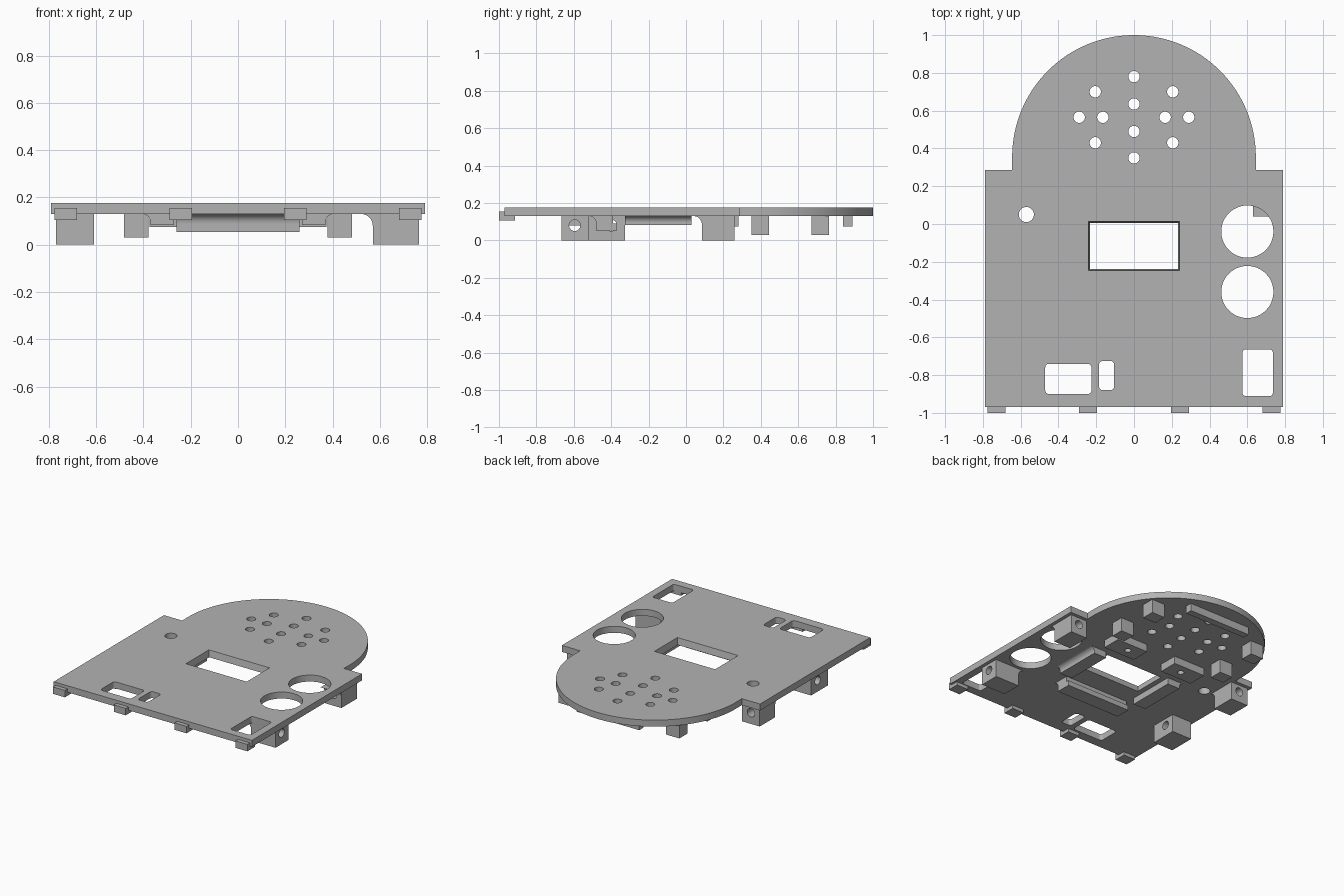
import bpy, bmesh, math
from mathutils import Matrix

cube = bpy.data.objects.get("Cube")
if cube:
    bpy.data.objects.remove(cube, do_unlink=True)

grey = bpy.data.materials.new("plain grey")
grey.use_nodes = True
grey.diffuse_color = (0.45, 0.45, 0.45, 1)
grey.node_tree.nodes["Principled BSDF"].inputs["Base Color"].default_value = grey.diffuse_color

UNDER, TOP = 0.13, 0.177
AXES = {"x": Matrix(((0, 0, 1, 0), (1, 0, 0, 0), (0, 1, 0, 0), (0, 0, 0, 1))),
        "y": Matrix(((1, 0, 0, 0), (0, 0, 1, 0), (0, 1, 0, 0), (0, 0, 0, 1))),
        "z": Matrix.Identity(4)}


def arc(cx, cy, r, start, end, n):
    angles = [math.radians(start + (end - start) * i / n) for i in range(n + 1)]
    return [(cx + r * math.cos(a), cy + r * math.sin(a)) for a in angles]


def circle(cx, cy, r, n=48):
    return arc(cx, cy, r, 0, 360, n)[:-1]


def rect(x0, x1, y0, y1, r=0):
    if not r:
        return [(x0, y0), (x1, y0), (x1, y1), (x0, y1)]
    return (arc(x1 - r, y1 - r, r, 0, 90, 6) + arc(x0 + r, y1 - r, r, 90, 180, 6)
            + arc(x0 + r, y0 + r, r, 180, 270, 6) + arc(x1 - r, y0 + r, r, 270, 360, 6))


def cove(edge, r, side):
    """Concave fillet profile under the plate, growing from edge towards side."""
    curve = arc(edge + side * r, UNDER - r, r, 90, 180 if side > 0 else 0, 10)
    return [(edge, UNDER)] + curve


def prism(name, loops, axis, lo, hi):
    """Extrude a filled outline, with any holes, along an axis."""
    curve = bpy.data.curves.new(name, "CURVE")
    curve.dimensions, curve.fill_mode = "2D", "BOTH"
    curve.extrude = (hi - lo) / 2
    for loop in loops:
        spline = curve.splines.new("POLY")
        spline.points.add(len(loop) - 1)
        for point, (u, v) in zip(spline.points, loop):
            point.co = (u, v, 0, 1)
        spline.use_cyclic_u = True
    helper = bpy.data.objects.new(name + " outline", curve)
    bpy.context.collection.objects.link(helper)
    graph = bpy.context.evaluated_depsgraph_get()
    mesh = bpy.data.meshes.new_from_object(helper.evaluated_get(graph))
    bpy.data.objects.remove(helper, do_unlink=True)
    bm = bmesh.new()
    bm.from_mesh(mesh)
    bm.transform(AXES[axis] @ Matrix.Translation((0, 0, (lo + hi) / 2)))
    bmesh.ops.remove_doubles(bm, verts=bm.verts, dist=0.0001)
    bmesh.ops.recalc_face_normals(bm, faces=bm.faces)
    bm.to_mesh(mesh)
    bm.free()
    mesh.materials.clear()
    mesh.materials.append(grey)
    obj = bpy.data.objects.new(name, mesh)
    bpy.context.collection.objects.link(obj)
    bpy.ops.object.select_all(action="DESELECT")
    obj.select_set(True)
    bpy.context.view_layer.objects.active = obj
    bpy.ops.object.shade_smooth_by_angle(angle=math.radians(30))
    return obj


# Face plate with its round top and all openings
outline = [(-0.79, -0.97), (0.79, -0.97), (0.79, 0.285), (0.645, 0.285)]
outline += arc(0, 0.355, 0.645, 0, 180, 72) + [(-0.645, 0.285), (-0.79, 0.285)]
holes = [circle(0, y, 0.03, 24) for y in (0.35, 0.49, 0.635, 0.78)]
for side in (-1, 1):
    for x, y in ((0.205, 0.43), (0.205, 0.70), (0.165, 0.565), (0.29, 0.565)):
        holes.append(circle(side * x, y, 0.03, 24))
holes += [circle(0.6, -0.04, 0.138), circle(0.6, -0.36, 0.138), circle(-0.57, 0.05, 0.04)]
holes += [rect(-0.47, -0.225, -0.9, -0.74, 0.02), rect(-0.185, -0.105, -0.88, -0.725, 0.02),
          rect(0.575, 0.735, -0.91, -0.665, 0.015), rect(-0.242, 0.242, -0.247, 0.014)]
prism("face_plate", [outline] + holes, "z", UNDER, TOP)

# Sloping lip inside the screen window
for side in (-1, 1):
    x = side * 0.242
    prism("window_lip_side", [[(x, UNDER), (x - side * 0.01, UNDER), (x, TOP)]], "y", -0.247, 0.014)
for y, step in ((-0.247, 0.01), (0.014, -0.01)):
    prism("window_lip_end", [[(y, UNDER), (y + step, UNDER), (y, TOP)]], "x", -0.242, 0.242)

# Hooked tabs along the front edge
tab = [(-1, 0.105), (-0.915, 0.105), (-0.915, UNDER), (-0.97, UNDER), (-0.97, 0.155), (-1, 0.155)]
for x in (-0.7275, -0.2425, 0.2425, 0.7275):
    prism("front_tab", [tab], "x", x - 0.0475, x + 0.0475)

# Front screw blocks, drilled sideways
prism("front_left_block", [rect(-0.665, -0.52, 0, UNDER), circle(-0.595, 0.08, 0.03, 24)],
      "x", 0.57, 0.765)
prism("front_left_cove", [cove(0.57, 0.05, -1)], "y", -0.665, -0.52)
prism("front_right_block", [rect(-0.52, -0.325, 0, UNDER), circle(-0.4, 0.08, 0.03, 24)],
      "x", -0.77, -0.61)

# Back screw blocks, drilled front to back
for name, x0, x1 in (("left", 0.63, 0.765), ("right", -0.77, -0.63)):
    prism("back_" + name + "_block",
          [rect(x0, x1, 0, UNDER), circle((x0 + x1) / 2, 0.08, 0.03, 24)], "y", 0.085, 0.26)
    prism("back_" + name + "_cove", [cove(0.085, 0.045, -1)], "x", x0, x1)

# Speaker posts and rear rib
for x in (-0.43, 0.43):
    for y in (0.3975, 0.7175):
        prism("speaker_post", [rect(x - 0.0525, x + 0.0525, y - 0.0475, y + 0.0475)],
              "z", 0.03, UNDER)
prism("rear_rib", [rect(-0.25, 0.25, 0.84, 0.89)], "z", 0.075, UNDER)

# Screen mount: drilled pads, side bars and the front clip
for side in (-1, 1):
    x0, x1 = sorted((side * 0.12, side * 0.375))
    prism("screen_pad", [rect(x0, x1, 0.14, 0.28), circle(side * 0.23, 0.21, 0.022, 24)],
          "z", 0.075, UNDER)
    x0, x1 = sorted((side * 0.27, side * 0.37))
    prism("screen_side_bar", [rect(x0, x1, -0.325, 0.03)], "z", 0.083, UNDER)
    prism("side_bar_cove", [cove(side * 0.37, 0.035, side)], "y", -0.325, 0.03)
clip = [(-0.48, 0.053), (-0.37, 0.053), (-0.37, 0.09), (-0.39, 0.09), (-0.39, UNDER), (-0.48, UNDER)]
prism("screen_clip", [clip], "x", -0.26, 0.26)
prism("clip_cove", [cove(-0.48, 0.04, -1)], "x", -0.26, 0.26)
